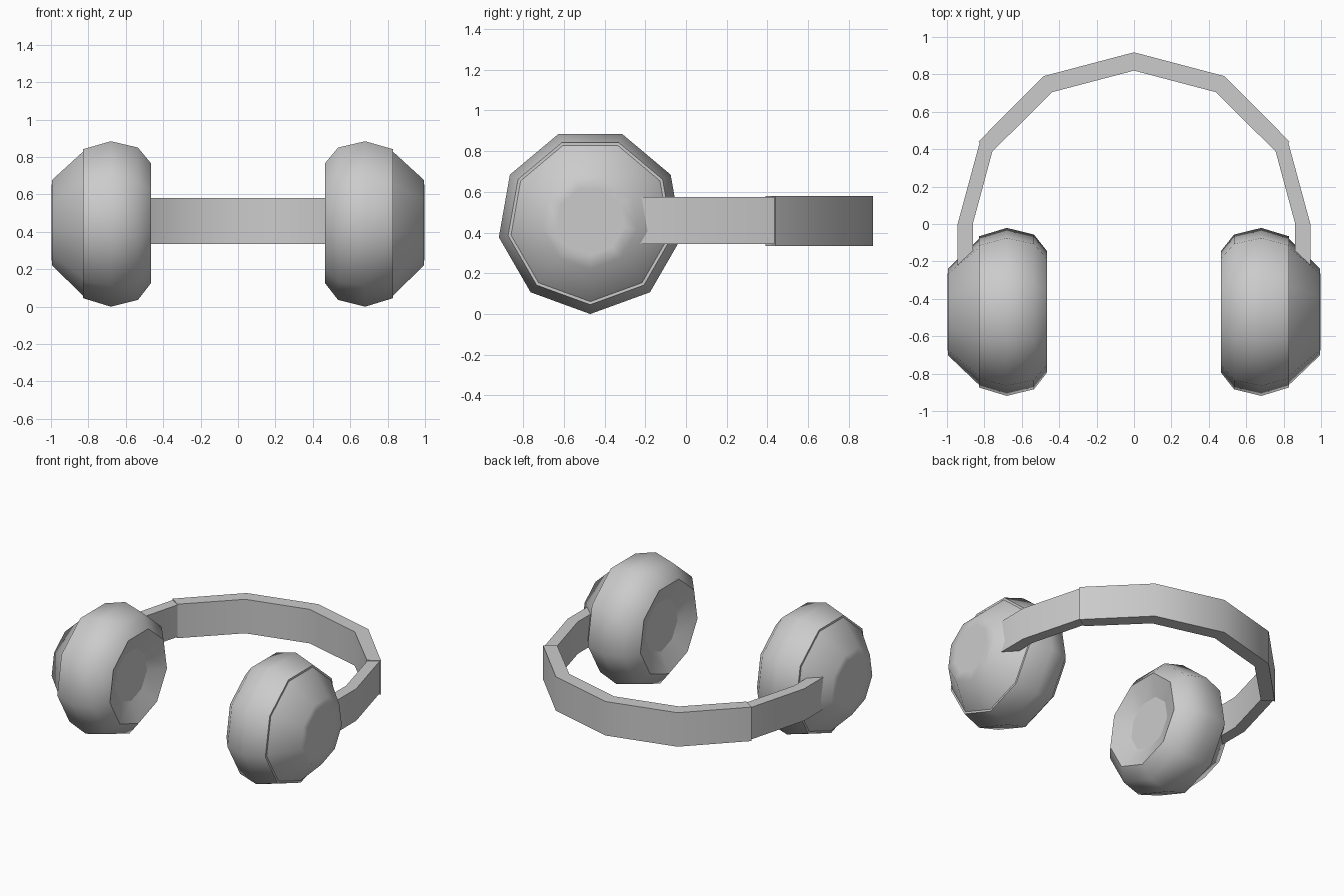
import bpy, bmesh
from math import sin, cos, radians, tau

if "Cube" in bpy.data.objects:
    bpy.data.objects.remove(bpy.data.objects["Cube"])

CY, CZ, SIDES = -0.47, 0.456, 9   # ear cup axis position and side count


def finish(name, bm, angle, mirror=True):
    bmesh.ops.recalc_face_normals(bm, faces=bm.faces)
    mesh = bpy.data.meshes.new(name)
    bm.to_mesh(mesh)
    bm.free()
    obj = bpy.data.objects.new(name, mesh)
    bpy.context.collection.objects.link(obj)
    bpy.ops.object.select_all(action='DESELECT')
    obj.select_set(True)
    bpy.context.view_layer.objects.active = obj
    bpy.ops.object.shade_smooth_by_angle(angle=radians(angle))
    if mirror:
        mod = obj.modifiers.new("Mirror", 'MIRROR')
        mod.use_mirror_merge = False
    return obj


def lathe(name, profile):
    """Nine-sided turned solid about the x axis from (x, radius) points."""
    bm = bmesh.new()
    rings = [[bm.verts.new((x, CY + r * sin(tau * i / SIDES), CZ - r * cos(tau * i / SIDES)))
              for i in range(SIDES)] for x, r in profile]
    for a, b in zip(rings, rings[1:]):
        for i in range(SIDES):
            j = (i + 1) % SIDES
            bm.faces.new((a[i], a[j], b[j], b[i]))
    bm.faces.new(rings[0])
    bm.faces.new(rings[-1])
    obj = finish(name, bm, 52)
    for p in obj.data.polygons:      # end discs stay flat
        if len(p.vertices) == SIDES:
            p.use_smooth = False


def strip(name, outer, inner, z0, z1, angle, mirror):
    """Flat bar following matching outer and inner outlines in plan."""
    bm = bmesh.new()
    rings = [[bm.verts.new(v) for v in ((*o, z0), (*o, z1), (*i, z1), (*i, z0))]
             for o, i in zip(outer, inner)]
    for a, b in zip(rings, rings[1:]):
        for k in range(4):
            m = (k + 1) % 4
            bm.faces.new((a[k], a[m], b[m], b[k]))
    bm.faces.new(rings[0])
    bm.faces.new(rings[-1])
    finish(name, bm, angle, mirror)


def both_sides(half):
    return [(-x, y) for x, y in reversed(half[1:])] + half


# Padded ear cups with a dished inner face
lathe("ear_cushions", [(0.83, 0.41), (0.68, 0.456), (0.535, 0.42), (0.465, 0.33), (0.525, 0.185)])

# Tapered outer housings
lathe("ear_housings", [(0.825, 0.40), (0.995, 0.235), (0.997, 0.17)])

# Head band arch
strip("head_band",
      both_sides([(0, 0.918), (0.485, 0.79), (0.832, 0.44)]),
      both_sides([(0, 0.82), (0.437, 0.705), (0.755, 0.39)]),
      0.335, 0.58, 45, False)

# Arms from the band into the cups
strip("band_arms",
      [(0.825, 0.435), (0.943, 0.0), (0.943, -0.25)],
      [(0.75, 0.415), (0.862, 0.0), (0.862, -0.25)],
      0.343, 0.574, 45, True)
